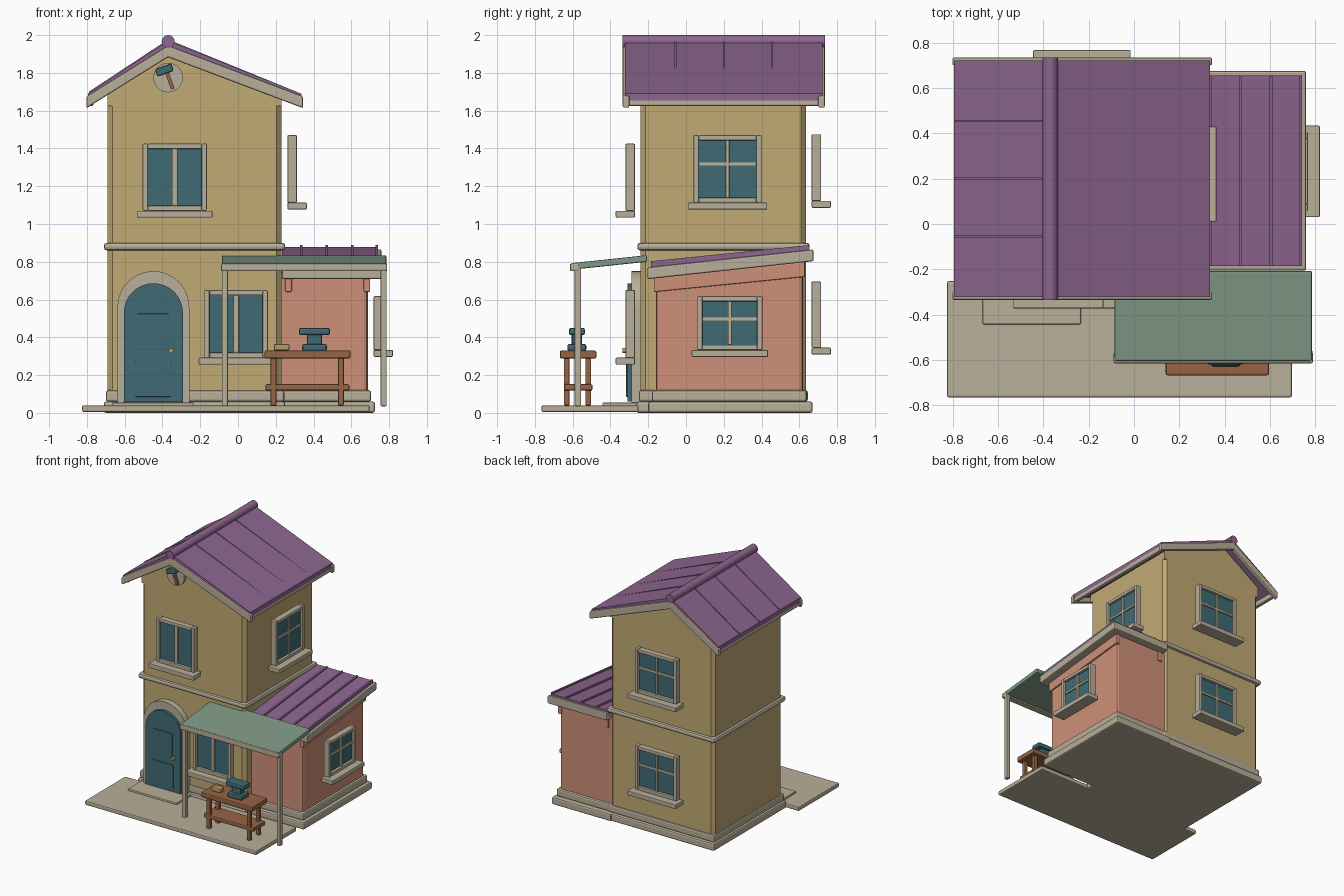
import bpy, bmesh, math
from mathutils import Matrix, Vector

if "Cube" in bpy.data.objects:
    bpy.data.objects.remove(bpy.data.objects["Cube"])


def material(name, rgb):
    col = [(c / 255) ** 2.2 for c in rgb] + [1]
    m = bpy.data.materials.new(name)
    m.use_nodes = True
    m.diffuse_color = col
    bsdf = m.node_tree.nodes["Principled BSDF"]
    bsdf.inputs["Base Color"].default_value = col
    bsdf.inputs["Roughness"].default_value = 0.8
    return m


wall = material("ochre plaster", (192, 168, 116))
trim = material("beige stone", (184, 174, 152))
pink = material("pink plaster", (206, 143, 120))
purple = material("purple roof", (140, 102, 142))
teal = material("teal", (66, 106, 116))
green = material("sage green", (128, 152, 134))
brown = material("brown wood", (150, 100, 70))
gold = material("dull gold", (186, 154, 98))


def finish(name, bm, mat, bevel=0, segments=2):
    bmesh.ops.recalc_face_normals(bm, faces=bm.faces)
    mesh = bpy.data.meshes.new(name)
    bm.to_mesh(mesh)
    bm.free()
    mesh.materials.append(mat)
    ob = bpy.data.objects.new(name, mesh)
    bpy.context.collection.objects.link(ob)
    if bevel:
        mod = ob.modifiers.new("Bevel", "BEVEL")
        mod.width, mod.segments = bevel, segments
    return ob


def boxes(name, mat, bounds, bevel=0.0):
    """One object made of boxes, each given as x0, x1, y0, y1, z0, z1."""
    bm = bmesh.new()
    for x0, x1, y0, y1, z0, z1 in bounds:
        mid = Vector((x0 + x1, y0 + y1, z0 + z1)) / 2
        size = (abs(x1 - x0), abs(y1 - y0), abs(z1 - z0), 1)
        bmesh.ops.create_cube(bm, size=1, matrix=Matrix.Translation(mid) @ Matrix.Diagonal(size))
    return finish(name, bm, mat, bevel)


def prism(name, mat, pts, axis, spans, bevel=0.0):
    """Extrude a flat profile along an axis, once for each span."""
    bm = bmesh.new()
    for a, b in spans:
        def ring(t):
            place = {"x": lambda p: (t, *p), "y": lambda p: (p[0], t, p[1]),
                     "z": lambda p: (*p, t)}[axis]
            return [bm.verts.new(place(p)) for p in pts]
        lo, hi = ring(a), ring(b)
        bm.faces.new(lo)
        bm.faces.new(hi[::-1])
        for i in range(len(pts)):
            j = (i + 1) % len(pts)
            bm.faces.new((lo[i], hi[i], hi[j], lo[j]))
    return finish(name, bm, mat, bevel)


def cylinder_y(name, mat, x, z, r, y0, y1, sides=24):
    bm = bmesh.new()
    place = Matrix.Translation((x, (y0 + y1) / 2, z)) @ Matrix.Rotation(math.pi / 2, 4, "X")
    bmesh.ops.create_cone(bm, cap_ends=True, segments=sides, radius1=r, radius2=r,
                          depth=y1 - y0, matrix=place)
    ob = finish(name, bm, mat)
    ob.data.polygons.foreach_set("use_smooth", [True] * len(ob.data.polygons))
    ob.data.set_sharp_from_angle(angle=math.radians(40))
    return ob


def slab(y0, z0, y1, z1, thick):
    """Sloping side profile whose top runs between two points."""
    return [(y0, z0), (y1, z1), (y1, z1 - thick), (y0, z0 - thick)]


# Main house walls with chamfered corners
x0, x1, y0, y1, c = -0.69, 0.23, -0.24, 0.635, 0.025
outline = [(x0 + c, y0), (x1 - c, y0), (x1, y0 + c), (x1, y1 - c),
           (x1 - c, y1), (x0 + c, y1), (x0, y1 - c), (x0, y0 + c)]
prism("main_walls", wall, outline, "z", [(0.04, 1.63)])
prism("gable_walls", wall, [(x0, 1.625), (x0, 1.71), (-0.37, 1.92), (x1, 1.69), (x1, 1.625)],
      "y", [(y0, y1)])
boxes("floor_band", trim, [(-0.71, 0.25, -0.258, 0.655, 0.86, 0.9)], 0.015)
boxes("main_plinth", trim, [(-0.7, 0.245, -0.25, 0.645, 0.06, 0.12),
                            (-0.71, 0.25, -0.262, 0.66, 0, 0.06)], 0.012)

# Main roof
def chevron(left, right, eave, peak, thick):
    top = [(left, eave), (-0.37, peak), (right, eave)]
    return top + [(x, z - thick) for x, z in reversed(top)]


prism("main_roof", purple, chevron(-0.795, 0.335, 1.69, 1.97, 0.035), "y", [(-0.322, 0.722)])
prism("roof_seams", purple, chevron(-0.79, 0.31, 1.7, 1.977, 0.02), "y",
      [(y - 0.005, y + 0.005) for y in (-0.055, 0.2, 0.455)])
prism("rake_boards", trim, chevron(-0.802, 0.345, 1.675, 1.945, 0.062), "y",
      [(-0.335, -0.3), (0.7, 0.735)], 0.008)
boxes("eave_boards", trim, [(-0.795, -0.765, -0.31, 0.71, 1.625, 1.67),
                            (0.305, 0.335, -0.31, 0.71, 1.625, 1.67)], 0.008)
cylinder_y("ridge_roll", purple, -0.37, 1.966, 0.034, -0.335, 0.735)

# Gable emblem with hammer
def tilted(x, z, length, width, angle):
    u = Vector((math.cos(angle), math.sin(angle))) * length / 2
    v = Vector((-u.y, u.x)).normalized() * width / 2
    m = Vector((x, z))
    return [tuple(p) for p in (m - u - v, m + u - v, m + u + v, m - u + v)]


cylinder_y("emblem_disc", trim, -0.37, 1.775, 0.078, -0.265, -0.235, 32)
tilt = math.radians(20)
prism("emblem_handle", brown, tilted(-0.367, 1.775, 0.13, 0.02, tilt - math.pi / 2), "y", [(-0.285, -0.26)])
prism("emblem_hammer_head", teal, tilted(-0.39, 1.815, 0.09, 0.04, tilt), "y", [(-0.295, -0.26)], 0.006)

# Side annex
prism("annex_walls", pink, [(-0.16, 0.05), (0.62, 0.05), (0.62, 0.82), (-0.16, 0.74)],
      "x", [(0.2, 0.687)], 0.02)
prism("annex_wall_caps", pink, slab(-0.17, 0.72, 0.63, 0.8, 0.08), "x",
      [(0.25, 0.285), (0.665, 0.7)], 0.006)
boxes("annex_plinth", trim, [(0.2, 0.705, -0.18, 0.64, 0.06, 0.12),
                             (0.2, 0.725, -0.2, 0.67, 0, 0.06)], 0.012)
prism("annex_fascia", trim, slab(-0.205, 0.77, 0.675, 0.865, 0.062), "x", [(0.232, 0.76)], 0.008)
prism("annex_roof", purple, slab(-0.185, 0.792, 0.655, 0.878, 0.03), "x", [(0.232, 0.742)])
prism("annex_roof_ribs", purple, slab(-0.185, 0.803, 0.65, 0.888, 0.03), "x",
      [(x - 0.007, x + 0.007) for x in (0.335, 0.47, 0.605, 0.735)])


# Windows, placed by wall side, centre along the wall, wall plane and height
def window(name, side, mid, plane, z0, z1, half, crossed):
    def place(u0, u1, w0, w1, a, b):
        u0, u1 = mid + u0, mid + u1
        w0, w1 = plane + w0, plane + w1
        return {"front": (u0, u1, -w1, -w0, a, b), "back": (u0, u1, w0, w1, a, b),
                "right": (w0, w1, u0, u1, a, b)}[side]
    e, bar = 0.027, 0.01 if crossed else 0.015
    parts = [(-half, e - half, 0, 0.05, z0, z1), (half - e, half, 0, 0.05, z0, z1),
             (e - half, half - e, 0, 0.05, z1 - e, z1), (e - half, half - e, 0, 0.05, z0, z0 + e),
             (-bar, bar, 0.005, 0.042, z0 + e, z1 - e),
             (-half - 0.03, half + 0.03, 0, 0.102, z0 - 0.036, z0)]
    if crossed:
        rail = z0 + 0.57 * (z1 - z0)
        parts.append((e - half, half - e, 0.005, 0.04, rail - bar, rail + bar))
    boxes(name + "_frame", trim, [place(*p) for p in parts], 0.005)
    boxes(name + "_glass", teal, [place(0.01 - half, half - 0.01, 0.008, 0.03, z0 + 0.01, z1 - 0.01)])


window("front_upper_window", "front", -0.335, 0.27, 1.07, 1.425, 0.17, False)
window("front_lower_window", "front", -0.01, 0.27, 0.292, 0.65, 0.168, False)
window("back_upper_window", "back", -0.23, 0.665, 1.122, 1.475, 0.185, True)
window("back_lower_window", "back", -0.23, 0.665, 0.345, 0.695, 0.185, True)
window("side_upper_window", "right", 0.22, 0.262, 1.113, 1.47, 0.18, True)
window("annex_window", "right", 0.232, 0.718, 0.333, 0.618, 0.172, True)


# Arched door
def arch(r, centre, foot):
    turns = [math.pi * i / 20 for i in range(21)]
    return ([(-0.448 + r, foot)] + [(-0.448 + r * math.cos(t), centre + r * math.sin(t)) for t in turns]
            + [(-0.448 - r, foot)])


prism("door_surround", trim, arch(0.19, 0.56, 0.05) + arch(0.155, 0.53, 0.05)[::-1], "y", [(-0.288, -0.23)])
prism("door", teal, arch(0.156, 0.53, 0.06), "y", [(-0.31, -0.235)])
boxes("door_panels", teal, [(-0.535, -0.365, -0.317, -0.3, 0.335, 0.525),
                            (-0.545, -0.355, -0.317, -0.3, 0.085, 0.275)], 0.003)
cylinder_y("door_knob", gold, -0.355, 0.33, 0.013, -0.335, -0.3, 12)

# Patio and doorstep
boxes("patio", trim, [(-0.825, 0.697, -0.765, -0.252, 0.005, 0.04)], 0.008)
boxes("doorstep", trim, [(-0.668, -0.235, -0.443, -0.25, 0.03, 0.055)], 0.006)

# Awning on posts
prism("awning", green, slab(-0.605, 0.793, -0.207, 0.835, 0.035), "x", [(-0.085, 0.785)], 0.006)
boxes("awning_beam", trim, [(-0.09, 0.79, -0.615, -0.565, 0.75, 0.79)], 0.008)
boxes("awning_posts", trim, [(x, x + 0.032, -0.59, -0.555, 0.035, 0.77) for x in (-0.086, 0.755)], 0.006)

# Workbench with anvil and ingot
boxes("bench_boards", brown, [(0.14, 0.595, -0.668, -0.475, 0.288, 0.33),
                              (0.145, 0.59, -0.645, -0.495, 0.118, 0.152)], 0.008)
boxes("bench_legs", brown, [(x, x + 0.03, y, y + 0.03, 0.04, 0.3)
                            for x in (0.173, 0.53) for y in (-0.647, -0.533)], 0.004)
boxes("anvil", teal, [(0.34, 0.47, -0.628, -0.528, 0.328, 0.365),
                      (0.365, 0.445, -0.605, -0.55, 0.355, 0.425),
                      (0.322, 0.487, -0.62, -0.535, 0.412, 0.45)], 0.01)
boxes("ingot", gold, [(0.19, 0.272, -0.61, -0.56, 0.33, 0.365)], 0.008)
